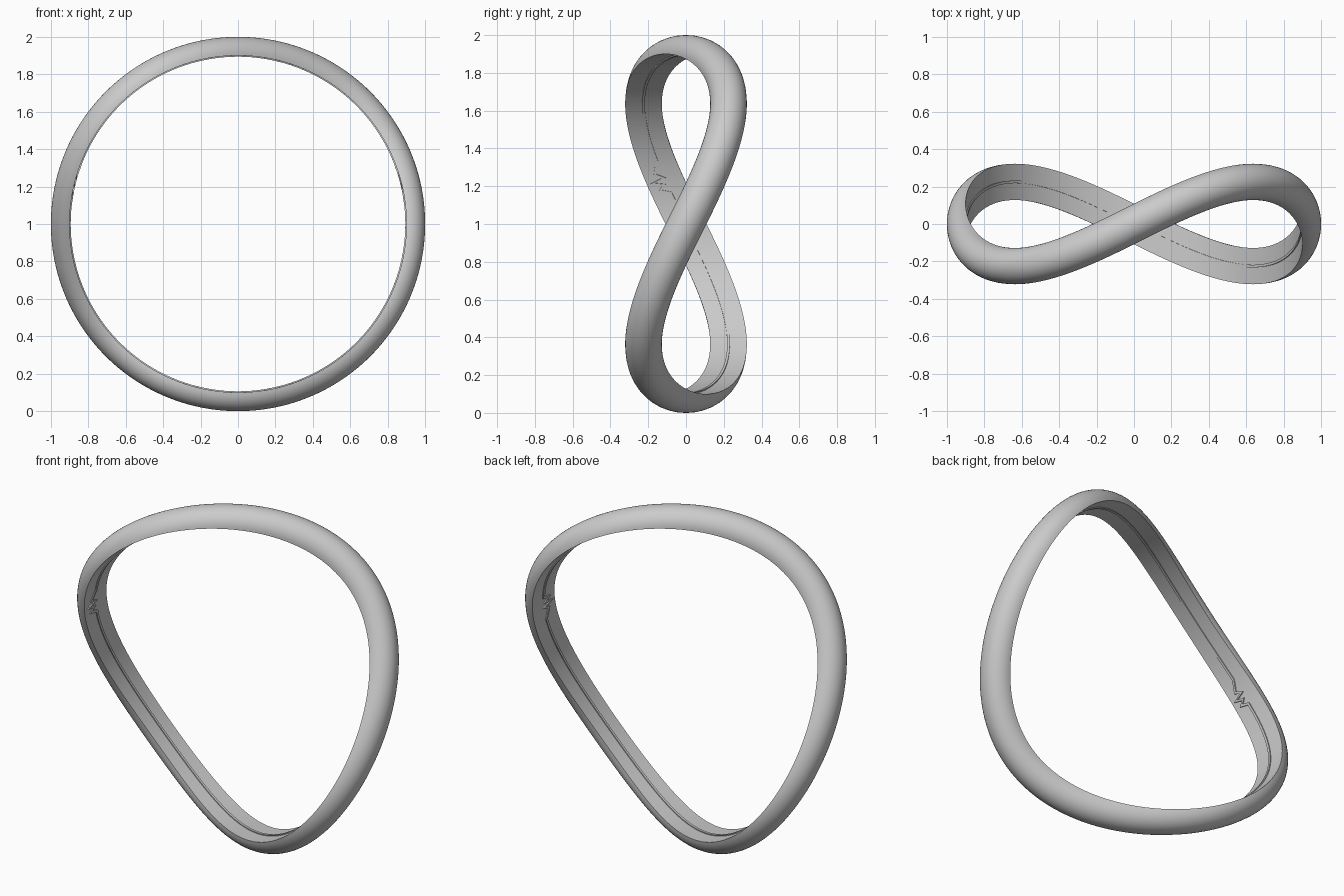
import bpy, bmesh
from math import sin, cos, pi, atan, asin, sqrt

if "Cube" in bpy.data.objects:
    bpy.data.objects.remove(bpy.data.objects["Cube"])

R_IN, DOME, HALF, AMP = 0.90, 0.10, 0.097, 0.225


def wave(t):
    return AMP * sin(2 * t)


def place(t, y, r):
    return (r * cos(t), y, 1 + r * sin(t))


def offset(t, s):
    # point shifted sideways by s, square to the wavy path, on the cylinder
    a = atan(2 * AMP * cos(2 * t) / R_IN)
    return t - s * sin(a) / R_IN, wave(t) + s * cos(a)


def loft(name, rings, angle):
    bm = bmesh.new()
    vs = [[bm.verts.new(p) for p in ring] for ring in rings]
    m = len(rings[0])
    for i in range(len(vs)):
        a, b = vs[i], vs[(i + 1) % len(vs)]
        for j in range(m):
            k = (j + 1) % m
            bm.faces.new((a[j], b[j], b[k], a[k]))
    bmesh.ops.recalc_face_normals(bm, faces=bm.faces)
    me = bpy.data.meshes.new(name)
    bm.to_mesh(me)
    bm.free()
    ob = bpy.data.objects.new(name, me)
    bpy.context.collection.objects.link(ob)
    bpy.context.view_layer.objects.active = ob
    ob.select_set(True)
    bpy.ops.object.shade_smooth_by_angle(angle=angle)
    ob.select_set(False)
    return ob


# Wavy band: half-round outside, flat inside
profile = [(HALF * cos(pi * k / 20), R_IN + DOME * sin(pi * k / 20)) for k in range(21)]
profile += [(HALF * f, R_IN) for f in (-0.5, 0, 0.5)]
N = 256
rings = []
for i in range(N):
    t = 2 * pi * i / N
    rings.append([place(*offset(t, s), r) for s, r in profile])
loft("band", rings, 0.7)

# Pulse line along the inside: (height above ring centre, sideways jump)
zig = [(0.33, 0), (0.26, -0.04), (0.243, 0), (0.215, -0.07),
       (0.206, -0.016), (0.175, -0.05), (0.164, 0), (0.10, 0)]
left = [(pi - asin(h / R_IN), d) for h, d in zig]
right = [(asin((0.43 - h) / R_IN), d) for h, d in reversed(zig)]
right.sort(key=lambda p: p[0]) if right[0][0] > right[-1][0] else None


def inside(t, pts):
    ts = [p[0] for p in pts]
    return min(ts) - 0.01 < t < max(ts) + 0.01


path = []
for i in range(N):
    t = 2 * pi * i / N
    if not inside(t, left) and not inside(t, right):
        path.append((t, wave(t)))
start = next(i for i, p in enumerate(path) if p[0] > right[-1][0])
mid = next(i for i, p in enumerate(path) if p[0] > left[-1][0])
jag = lambda pts: [(t, wave(t) + d) for t, d in pts]
right = sorted(right, key=lambda p: p[0]) if right[0][0] > right[-1][0] else right
path = path[:start] + jag(right) + path[start:mid] + jag(left) + path[mid:]

# Raised strip with mitred corners, slightly sunk into the band
W, TOP, BASE = 0.007, R_IN - 0.006, R_IN + 0.004
rings = []
M = len(path)
for i, (t, y) in enumerate(path):
    def unit(p, q):
        dx = ((q[0] - p[0] + pi) % (2 * pi) - pi) * R_IN
        dy = q[1] - p[1]
        n = sqrt(dx * dx + dy * dy)
        return dx / n, dy / n
    a, b = unit(path[i - 1], path[i]), unit(path[i], path[(i + 1) % M])
    nx, ny = -a[1] - b[1], a[0] + b[0]
    n = max(sqrt(nx * nx + ny * ny), 1e-6)
    nx, ny = nx / n, ny / n
    w = W / max(0.5, abs(-a[1] * nx + a[0] * ny))
    lo = (t - nx * w / R_IN, y - ny * w)
    hi = (t + nx * w / R_IN, y + ny * w)
    rings.append([place(*lo, BASE), place(*hi, BASE), place(*hi, TOP), place(*lo, TOP)])
loft("pulse_line", rings, 0.5)
